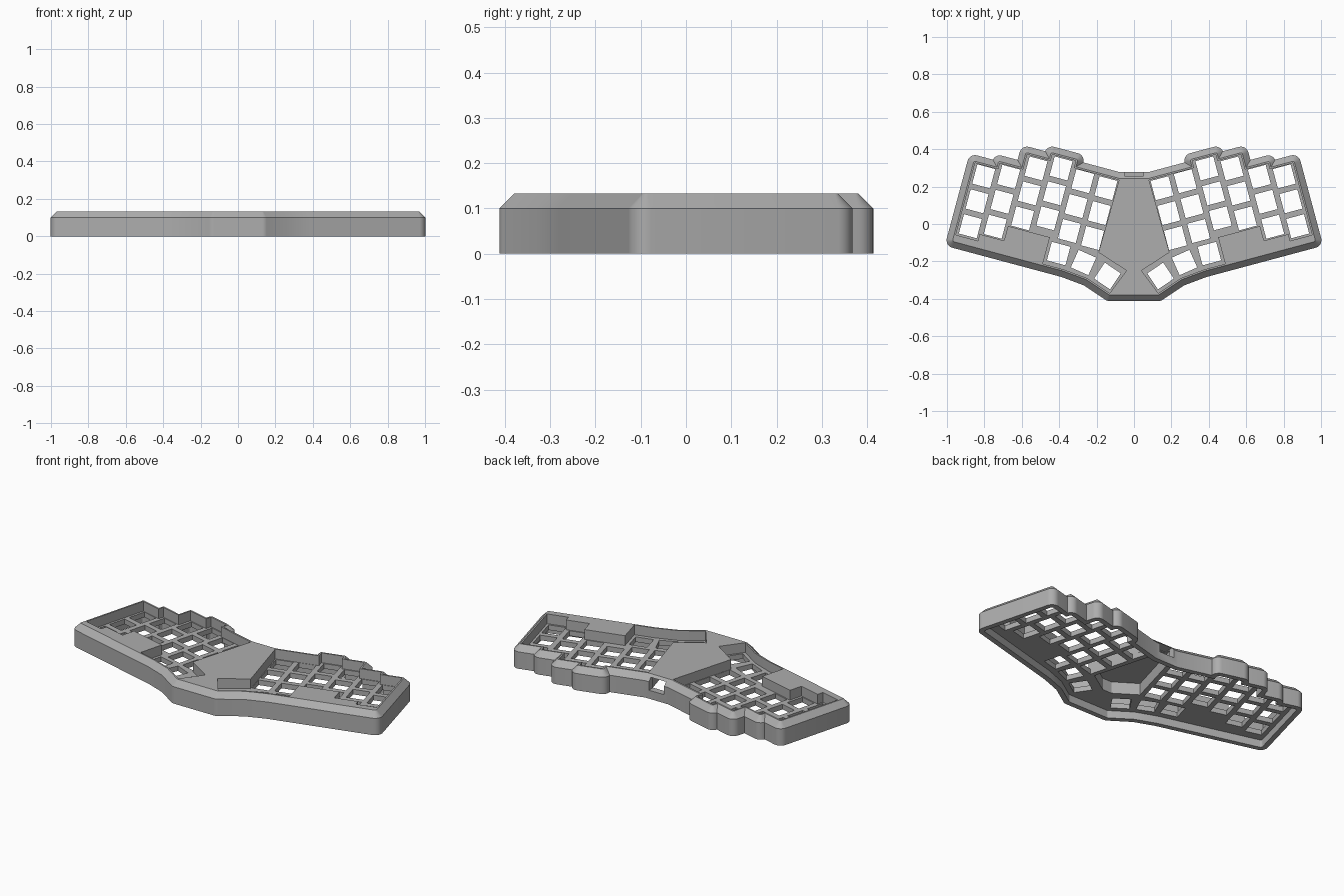
import bpy, bmesh, math
from mathutils import Vector, Matrix

if "Cube" in bpy.data.objects:
    bpy.data.objects.remove(bpy.data.objects["Cube"])

TILT = math.radians(15)
R = Vector((math.cos(TILT), -math.sin(TILT)))   # across the left key columns
U = Vector((math.sin(TILT), math.cos(TILT)))    # along the left key columns
OUT = 0.042                                     # wall thickness around the core outline
Z_SIDE, Z_TOP = 0.10, 0.133
PLATE_LOW, PLATE_TOP = 0.045, 0.075


def ab(a, b):
    return R * a + U * b


def flip(pts):
    return [Vector((-p.x, p.y)) for p in reversed(pts)]


def grow(pts, d, seg=8):
    """Offset a counterclockwise outline: round outer corners, sharp inner corners."""
    n = len(pts)
    dirs = [(pts[(i + 1) % n] - pts[i]) for i in range(n)]
    lens = [v.length for v in dirs]
    nor = [Vector((v.y, -v.x)).normalized() for v in dirs]
    convex = [dirs[i - 1].cross(dirs[i]) > 0 for i in range(n)]

    def arc(i):
        a0 = math.atan2(nor[i - 1].y, nor[i - 1].x)
        a1 = math.atan2(nor[i].y, nor[i].x)
        if a1 < a0:
            a1 += 2 * math.pi
        if not convex[i - 1] and lens[i - 1] < d:
            a0 += math.asin((d - lens[i - 1]) / d)
        if not convex[(i + 1) % n] and lens[i] < d:
            a1 -= math.asin((d - lens[i]) / d)
        return [pts[i] + d * Vector((math.cos(t), math.sin(t)))
                for t in (a0 + (a1 - a0) * k / seg for k in range(seg + 1))]

    out = []
    for i in range(n):
        j = (i + 1) % n
        if convex[i]:
            out += arc(i)
        elif convex[j] and lens[i] < d:
            out.append(arc(j)[0])
        elif convex[i - 1] and lens[i - 1] < d:
            out.append(arc((i - 1) % n)[-1])
        else:
            out.append(pts[i] + (nor[i - 1] + nor[i]) * d / (1 + nor[i - 1].dot(nor[i])))
    return out


def add_stack(bm, loops):
    """Closed solid through (points, z) loops of equal length."""
    rings = [[bm.verts.new((p.x, p.y, z)) for p in pts] for pts, z in loops]
    n = len(rings[0])
    for lo, hi in zip(rings, rings[1:]):
        for i in range(n):
            j = (i + 1) % n
            bm.faces.new((lo[i], lo[j], hi[j], hi[i]))
    bm.faces.new(rings[0][::-1])
    bm.faces.new(rings[-1])


def solid(name, stacks):
    bm = bmesh.new()
    for s in stacks:
        add_stack(bm, s)
    bmesh.ops.remove_doubles(bm, verts=bm.verts, dist=1e-5)
    bmesh.ops.recalc_face_normals(bm, faces=bm.faces)
    me = bpy.data.meshes.new(name)
    bm.to_mesh(me)
    bm.free()
    ob = bpy.data.objects.new(name, me)
    bpy.context.collection.objects.link(ob)
    return ob


def rect(c, w, h, ang):
    m = Matrix.Rotation(ang, 2)
    return [c + m @ Vector((x * w / 2, y * h / 2))
            for x, y in ((-1, -1), (1, -1), (1, 1), (-1, 1))]


# Key columns: centre across, top key along, top edge of the column
cols = [(-0.842 + 0.1295 * k, b) for k, b in
        enumerate((0.038, 0.07, 0.151, 0.186, 0.15, 0.146))]
back = [ab(*p) for p in ((-0.138, 0.206), (-0.388, 0.206), (-0.388, 0.246), (-0.518, 0.246),
                         (-0.518, 0.211), (-0.648, 0.211), (-0.648, 0.128), (-0.777, 0.128),
                         (-0.777, 0.095), (-0.905, 0.095))]
front = [ab(-0.3, -0.332), Vector((-0.25, -0.29)), Vector((-0.13, -0.37))]

# Case body with chamfered top edge
left = back + [ab(-0.905, -0.332)] + front
core = left + flip(left)
case = solid("keyboard_case", [[(grow(core, OUT), 0), (grow(core, OUT), Z_SIDE),
                                (grow(core, 0.009), Z_TOP)]])

# Sunken key areas with stepped front edges
steps = [ab(*p) for p in ((-0.905, -0.303), (-0.783, -0.303), (-0.783, -0.266), (-0.648, -0.266),
                          (-0.648, -0.185), (-0.416, -0.185), (-0.416, -0.332))]
well = back + steps + front + [Vector((-0.04, -0.249)), Vector((-0.19, -0.152))]
wells = solid("well_cutter", [[(p, PLATE_TOP), (p, 0.2)] for p in (well, flip(well))])

# Hollow underside and deeper centre pocket
inner = grow(core, 0.012)
hollow = solid("hollow_cutter", [[(inner, -0.1), (inner, PLATE_LOW)]])
half = [Vector(p) for p in ((-0.055, 0.237), (-0.16, -0.14), (-0.03, -0.225))]
pocket_outline = half + flip(half)
pocket = solid("pocket_cutter", [[(pocket_outline, -0.05), (pocket_outline, 0.115)]])

# Switch openings: six columns of three plus three thumb keys per side
holes = [rect(ab(a, b - 0.138 * r), 0.099, 0.107, -TILT) for a, b in cols for r in range(3)]
for x, y, deg in ((-0.403, -0.158, -15), (-0.27, -0.206, -24), (-0.142, -0.278, -34)):
    holes.append(rect(Vector((x, y)), 0.103, 0.103, math.radians(deg)))
holes += [flip(h) for h in holes]
openings = solid("switch_cutter", [[(h, -0.02), (h, 0.12)] for h in holes])

# Cable port in the back wall
port_rect = rect(Vector((0, 0.26)), 0.1, 0.12, 0)
port = solid("port_cutter", [[(port_rect, 0.05), (port_rect, 0.119)]])

bpy.context.view_layer.objects.active = case
for cutter in (hollow, wells, pocket, openings, port):
    mod = case.modifiers.new(cutter.name, 'BOOLEAN')
    mod.operation = 'DIFFERENCE'
    mod.solver = 'EXACT'
    mod.object = cutter
    bpy.ops.object.modifier_apply(modifier=mod.name)
    bpy.data.objects.remove(cutter)

mat = bpy.data.materials.new("grey_plastic")
mat.diffuse_color = (0.42, 0.42, 0.42, 1)
mat.use_nodes = True
mat.node_tree.nodes["Principled BSDF"].inputs["Base Color"].default_value = mat.diffuse_color
case.data.materials.clear()
case.data.materials.append(mat)
for f in case.data.polygons:
    f.material_index = 0

bpy.ops.object.select_all(action='DESELECT')
case.select_set(True)
bpy.ops.object.shade_smooth_by_angle(angle=math.radians(30))
